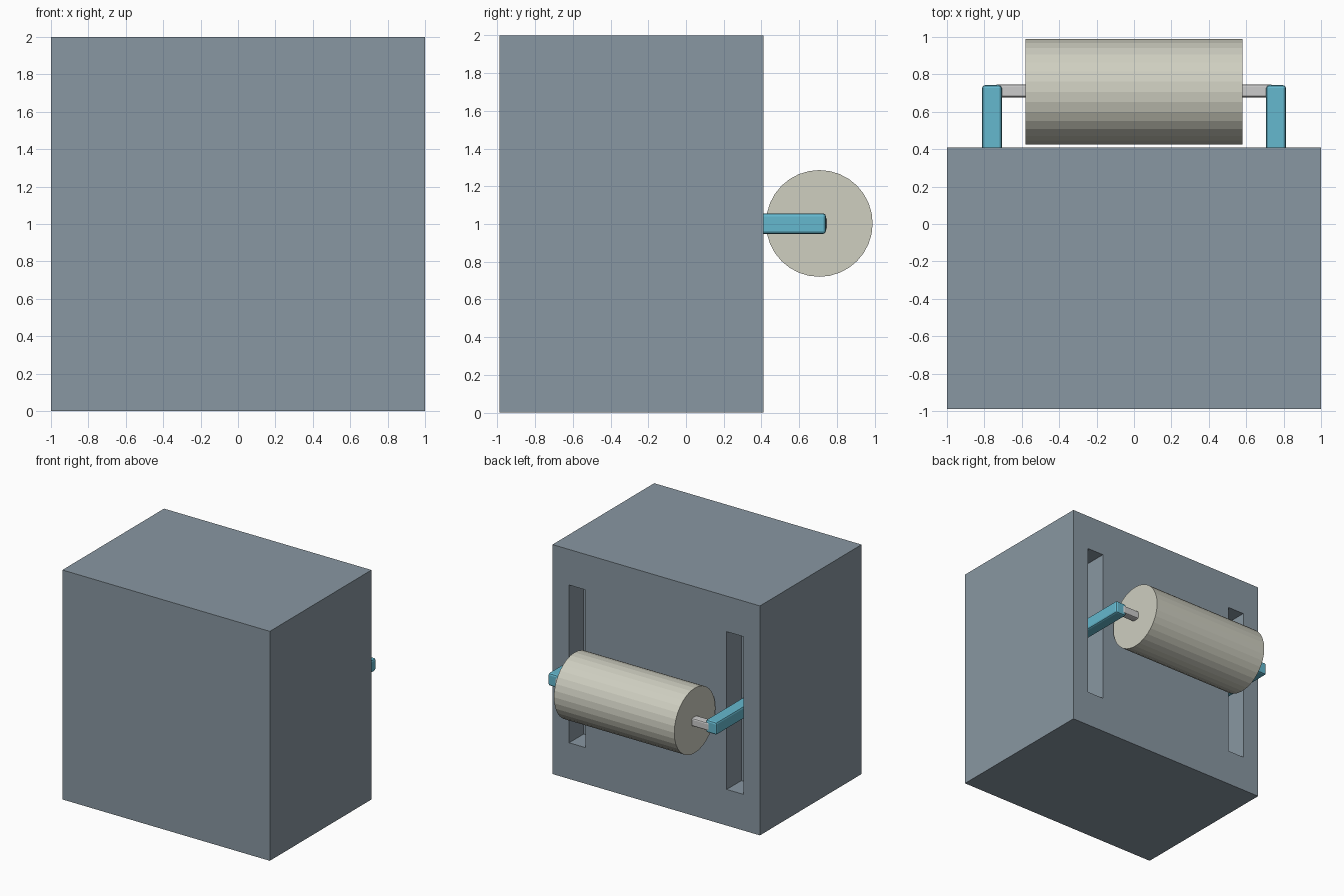
import bpy
import math

if "Cube" in bpy.data.objects:
    bpy.data.objects.remove(bpy.data.objects["Cube"])


def material(name, color):
    m = bpy.data.materials.new(name)
    m.diffuse_color = (*color, 1)
    m.use_nodes = True
    m.node_tree.nodes["Principled BSDF"].inputs["Base Color"].default_value = m.diffuse_color
    return m


def box(name, x, y, z, mat=None, bevel=0):
    """Box from (min, max) ranges, optionally with softened edges."""
    bpy.ops.mesh.primitive_cube_add(size=1, location=[sum(r) / 2 for r in (x, y, z)])
    ob = bpy.context.object
    ob.name = name
    ob.scale = [r[1] - r[0] for r in (x, y, z)]
    bpy.ops.object.transform_apply(location=False, rotation=False, scale=True)
    if mat:
        ob.data.materials.append(mat)
    if bevel:
        mod = ob.modifiers.new("soft_edges", 'BEVEL')
        mod.width = bevel
        mod.segments = 2
    return ob


slate = material("slate", (0.25, 0.31, 0.36))
cyan = material("cyan", (0.13, 0.48, 0.62))
ivory = material("ivory", (0.62, 0.62, 0.53))

# Cabinet with two vertical guide slots in the back
body = box("cabinet", (-1, 1), (-0.99, 0.41), (0, 2), slate)
for side, s in (("right", 1), ("left", -1)):
    xs = sorted((s * 0.68, s * 0.84))
    cutter = box(f"{side}_slot_cutter", xs, (0.21, 0.5), (0.315, 1.69))
    cut = body.modifiers.new(f"{side}_slot", 'BOOLEAN')
    cut.operation = 'DIFFERENCE'
    cut.solver = 'EXACT'
    cut.object = cutter
    cutter.hide_render = True
    cutter.hide_set(True)

# Arms reaching out of the slots
for side, s in (("right", 1), ("left", -1)):
    xs = sorted((s * 0.707, s * 0.813))
    box(f"{side}_arm", xs, (0.22, 0.742), (0.947, 1.057), cyan, 0.016)

# Square axle between the arms
box("axle", (-0.74, 0.74), (0.677, 0.747), (0.967, 1.037), None, 0.012)

# Roller
bpy.ops.mesh.primitive_cylinder_add(vertices=32, radius=0.283, depth=1.16,
                                    location=(0, 0.707, 1.003),
                                    rotation=(0, math.pi / 2, 0))
roller = bpy.context.object
roller.name = "roller"
roller.data.materials.append(ivory)
